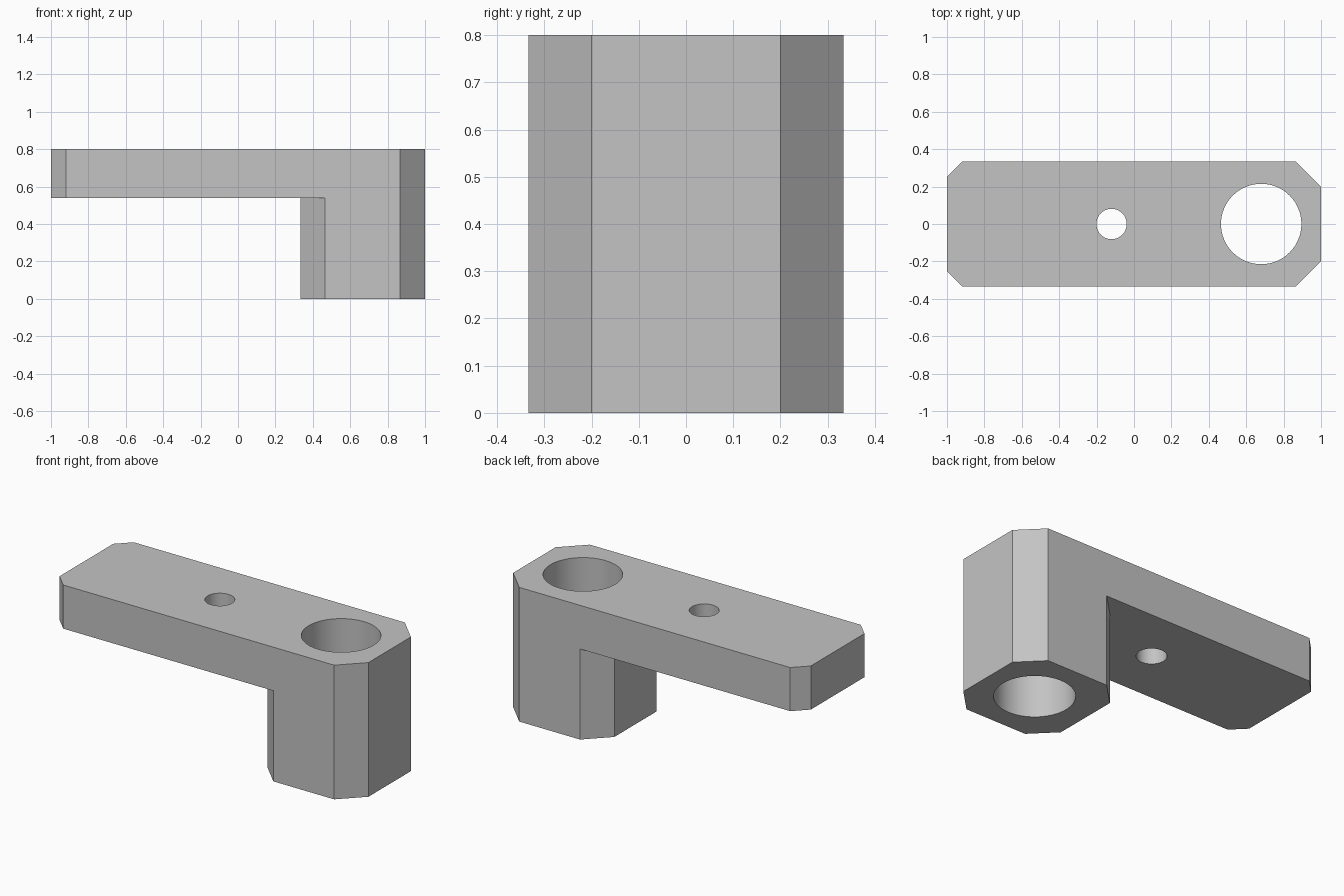
import bpy
import bmesh

if "Cube" in bpy.data.objects:
    bpy.data.objects.remove(bpy.data.objects["Cube"], do_unlink=True)

grey = bpy.data.materials.new("light grey")
grey.use_nodes = True
grey.diffuse_color = (0.55, 0.55, 0.55, 1)
grey.node_tree.nodes["Principled BSDF"].inputs["Base Color"].default_value = grey.diffuse_color

TOP = 0.8
UNDERSIDE = 0.54


def prism(name, half_outline, z0, z1):
    """Extrude an outline, given for the +y half and mirrored across y = 0."""
    outline = half_outline + [(x, -y) for x, y in reversed(half_outline)]
    bm = bmesh.new()
    base = bm.faces.new([bm.verts.new((x, y, z0)) for x, y in outline])
    extruded = bmesh.ops.extrude_face_region(bm, geom=[base])["geom"]
    verts = [g for g in extruded if isinstance(g, bmesh.types.BMVert)]
    bmesh.ops.translate(bm, verts=verts, vec=(0, 0, z1 - z0))
    bmesh.ops.recalc_face_normals(bm, faces=bm.faces)
    mesh = bpy.data.meshes.new(name)
    bm.to_mesh(mesh)
    bm.free()
    obj = bpy.data.objects.new(name, mesh)
    bpy.context.collection.objects.link(obj)
    mesh.materials.append(grey)
    return obj


def hole_cutter(name, x, radius):
    bpy.ops.mesh.primitive_cylinder_add(vertices=64, radius=radius, depth=2, location=(x, 0, 0.4))
    obj = bpy.context.object
    obj.name = name
    obj.data.materials.append(grey)
    return obj


def cut(target, cutter):
    cutter.hide_render = True
    mod = target.modifiers.new(cutter.name, 'BOOLEAN')
    mod.operation = 'DIFFERENCE'
    mod.solver = 'EXACT'
    mod.object = cutter
    bpy.context.view_layer.update()
    with bpy.context.temp_override(object=target, active_object=target):
        bpy.ops.object.modifier_apply(modifier=mod.name)
    bpy.data.objects.remove(cutter, do_unlink=True)


# Full-height block with chamfered corners, shallow at one end and deep at the other
bracket = prism("bracket", [(-1, 0.253), (-0.92, 0.333), (0.867, 0.333), (1, 0.2)], 0, TOP)

# Clear the space under the arm, leaving an eight-sided leg
cut(bracket, prism("arm_clearance", [(0.333, 0.2), (0.667, 0.534), (-1.2, 0.534)], -0.2, UNDERSIDE))

# Large bore through the leg and small hole through the arm
cut(bracket, hole_cutter("leg_bore", 0.68, 0.215))
cut(bracket, hole_cutter("arm_hole", -0.12, 0.081))

# Smooth bores, sharp outer edges
bpy.ops.object.select_all(action='DESELECT')
bracket.select_set(True)
bpy.context.view_layer.objects.active = bracket
bpy.ops.object.shade_smooth_by_angle(angle=0.5)
